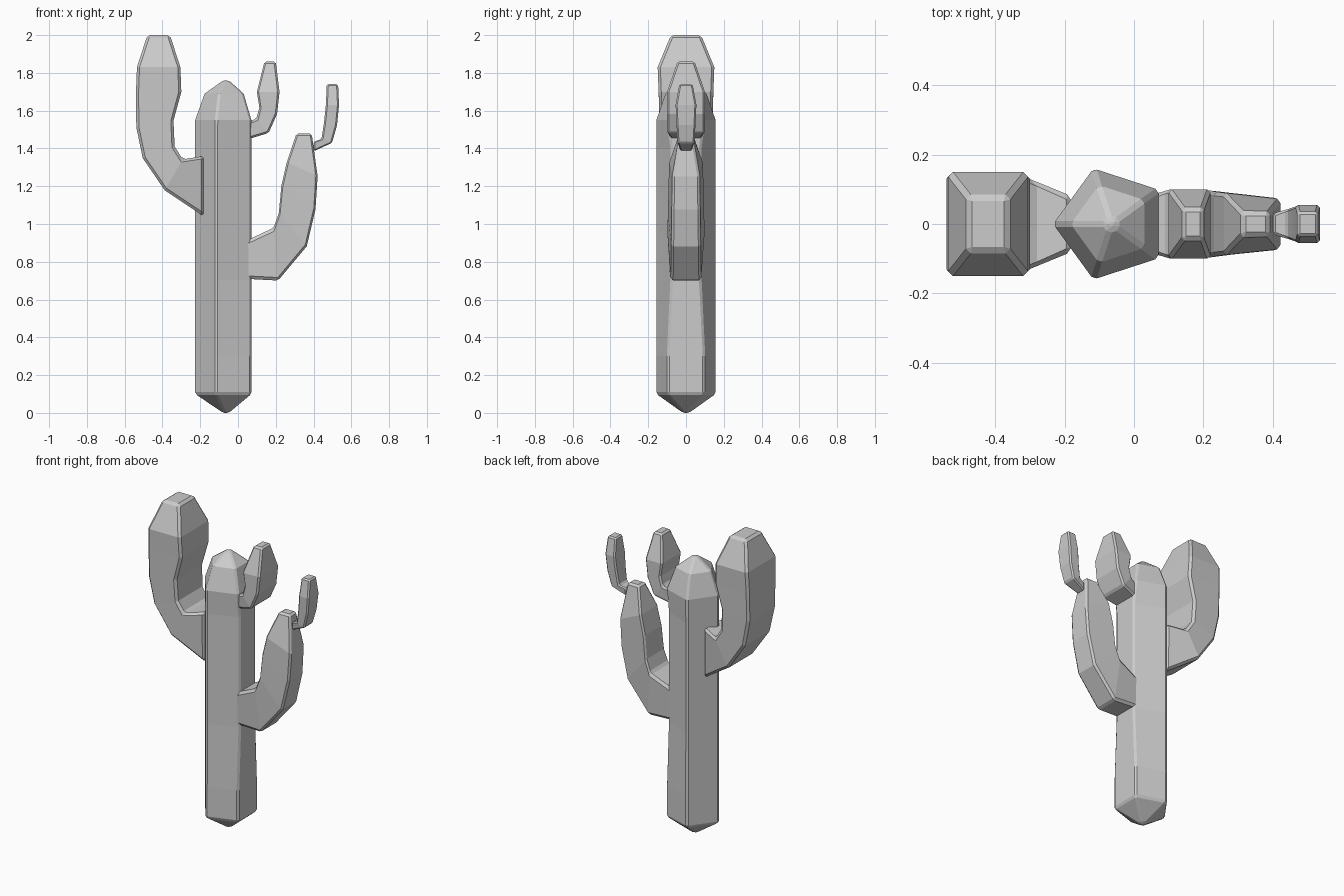
import bpy, bmesh
from math import sin, cos, radians

cube = bpy.data.objects.get("Cube")
if cube:
    bpy.data.objects.remove(cube, do_unlink=True)

shade = .6
grey = bpy.data.materials.new("plain grey")
grey.use_nodes = True
grey.diffuse_color = (shade, shade, shade, 1)
principled = grey.node_tree.nodes["Principled BSDF"]
principled.inputs["Base Color"].default_value = grey.diffuse_color


def loft(name, rings, bevel):
    """Skin closed rings of points, cap both ends and soften the edges."""
    bm = bmesh.new()
    loops = [[bm.verts.new(point) for point in ring] for ring in rings]
    for lower, upper in zip(loops, loops[1:]):
        for i in range(len(lower)):
            bm.faces.new((lower[i - 1], lower[i], upper[i], upper[i - 1]))
    bm.faces.new(loops[0])
    bm.faces.new(loops[-1])
    bmesh.ops.recalc_face_normals(bm, faces=bm.faces)
    mesh = bpy.data.meshes.new(name)
    bm.to_mesh(mesh)
    bm.free()
    mesh.materials.append(grey)
    obj = bpy.data.objects.new(name, mesh)
    bpy.context.collection.objects.link(obj)
    modifier = obj.modifiers.new("Soft edges", 'BEVEL')
    modifier.width = bevel
    modifier.segments = 1
    modifier.limit_method = 'ANGLE'
    modifier.angle_limit = radians(35)


def trunk_ring(z, radius):
    """Five-sided ring, narrowed on the +x side behind the arms."""
    ring = []
    for corner in range(5):
        angle = radians(180 + 72 * corner)
        narrow = .8 if cos(angle) > 0 and .5 < z < 1.5 else 1
        ring.append((radius * cos(angle) - .065, radius * sin(angle) * narrow, z))
    return ring


def arm(name, path, depths, bevel, side=1, outer=1):
    """Box arm along a path of x, z, width and heading in degrees.

    The half depths are for the base, the first bend, the last bend and the tip;
    outer narrows the far edge of the bends."""
    base, first, last, tip = depths
    bends = len(path) - 2
    rings = []
    for i, (x, z, width, heading) in enumerate(path):
        dx = sin(radians(heading)) * width / 2
        dz = -cos(radians(heading)) * width / 2
        if i == 0:
            inner_depth = outer_depth = base
        elif i > bends:
            inner_depth = outer_depth = tip
        else:
            inner_depth = first + (last - first) * (i - 1) / (bends - 1)
            outer_depth = inner_depth * outer
        ring = []
        for sign, depth in ((-1, inner_depth), (1, outer_depth)):
            for y in (sign * depth, -sign * depth):
                ring.append((side * (x + sign * dx), y, z + sign * dz))
        rings.append(ring)
    loft(name, rings, bevel)


# Trunk with pointed foot and crown
full = .168
trunk = [(0, .02), (.1, full), (.3, full), (.7, full), (1.4, full),
         (1.55, full), (1.69, .7 * full), (1.76, .02)]
loft("trunk", [trunk_ring(z, radius) for z, radius in trunk], bevel=.01)

# Big arm on the -x side
arm("right_big_arm",
    [(.18, 1.2, .32, 0), (.34, 1.26, .19, 30), (.42, 1.38, .18, 70),
     (.44, 1.53, .2, 80), (.42, 1.7, .24, 90), (.42, 1.83, .23, 90),
     (.42, 2, .12, 90)],
    depths=(.08, .13, .15, .08), bevel=.014, side=-1)

# Low arm on the +x side
arm("left_low_arm",
    [(.04, .81, .2, 0), (.2, .84, .28, 5), (.29, .97, .23, 40),
     (.32, 1.14, .22, 55), (.34, 1.29, .18, 65), (.35, 1.48, .08, 90)],
    depths=(.085, .1, .09, .035), bevel=.012, outer=.8)

# Small arm near the top of the trunk
arm("left_high_arm",
    [(.04, 1.49, .09, 0), (.13, 1.52, .1, 40), (.16, 1.6, .1, 70),
     (.16, 1.7, .12, 90), (.17, 1.86, .06, 90)],
    depths=(.08, .1, .1, .045), bevel=.01)

# Tiny arm growing from the low arm
arm("left_tip_arm",
    [(.4, 1.41, .05, 0), (.47, 1.44, .06, 70), (.49, 1.53, .07, 80),
     (.5, 1.63, .07, 90), (.5, 1.74, .06, 90)],
    depths=(.03, .045, .055, .035), bevel=.008)
